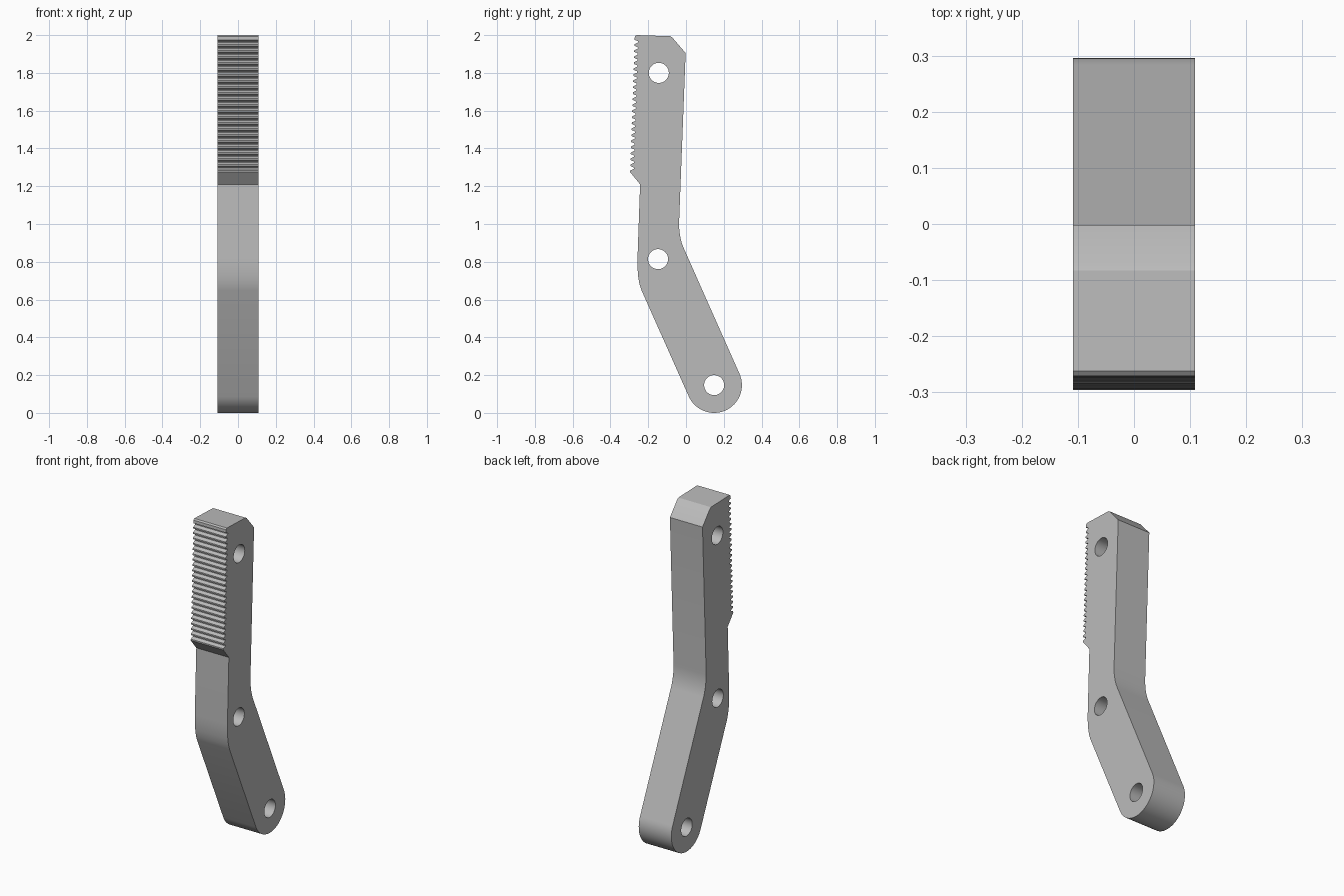
import bpy, bmesh
from math import cos, sin, pi, radians
from mathutils import Vector

cube = bpy.data.objects.get("Cube")
if cube:
    bpy.data.objects.remove(cube)

HALF_WIDTH = 0.109
HOLE_RADIUS = 0.053
TEETH = 22
PIVOT = (0.149, 0.147)
HOLES = [PIVOT, (-0.148, 0.814), (-0.144, 1.80)]


def arc(center, radius, start, end, steps):
    """Points (y, z) along a circular arc, angles in degrees."""
    pts = []
    for i in range(steps + 1):
        a = radians(start + (end - start) * i / steps)
        pts.append((center[0] + radius * cos(a), center[1] + radius * sin(a)))
    return pts


def teeth(bottom, top, count, depth):
    """Row of blunt teeth between two points on the crest line."""
    b, t = Vector(bottom), Vector(top)
    step = (t - b) / count
    inward = Vector((depth, 0))
    pts = []
    for i in range(count):
        p = b + step * i
        pts += [p, p + step * 0.25, p + step * 0.55 + inward, p + step * 0.75 + inward]
    return [tuple(p) for p in pts] + [top]


# Side outline: rounded foot, back bend, chamfered top, grip teeth, front bend
outline = arc(PIVOT, 0.147, -156, 24, 32)
outline += [(-0.012, 0.872), (-0.021, 0.895), (-0.029, 0.925), (-0.035, 0.96), (-0.037, 1.0)]
outline += [(-0.002, 1.905), (-0.073, 1.988), (-0.083, 1.994), (-0.262, 2.0), (-0.271, 1.993)]
outline += teeth((-0.296, 1.275), (-0.272, 1.975), TEETH, 0.019)[::-1]
outline += [(-0.243, 1.21), (-0.257, 0.81), (-0.257, 0.77), (-0.253, 0.72),
            (-0.246, 0.68), (-0.236, 0.65)]

# Fill the outline around the pin holes and extrude it across the width
bm = bmesh.new()
edges = []
for loop in [outline] + [arc(c, HOLE_RADIUS, 0, 352.5, 47) for c in HOLES]:
    verts = [bm.verts.new((-HALF_WIDTH, y, z)) for y, z in loop]
    edges += [bm.edges.new((verts[i - 1], verts[i])) for i in range(len(verts))]
bmesh.ops.triangle_fill(bm, edges=edges, use_beauty=True, normal=(1, 0, 0))
result = bmesh.ops.extrude_face_region(bm, geom=bm.faces[:], use_keep_orig=True)
moved = [g for g in result["geom"] if isinstance(g, bmesh.types.BMVert)]
bmesh.ops.translate(bm, verts=moved, vec=(2 * HALF_WIDTH, 0, 0))
bmesh.ops.recalc_face_normals(bm, faces=bm.faces[:])
mesh = bpy.data.meshes.new("jaw_lever")
bm.to_mesh(mesh)
bm.free()

# Plain grey finish
grey = bpy.data.materials.new("light_grey")
grey.use_nodes = True
color = (0.5, 0.5, 0.5, 1)
grey.diffuse_color = color
grey.node_tree.nodes["Principled BSDF"].inputs["Base Color"].default_value = color
mesh.materials.append(grey)

lever = bpy.data.objects.new("jaw_lever", mesh)
bpy.context.collection.objects.link(lever)
bpy.ops.object.select_all(action="DESELECT")
lever.select_set(True)
bpy.context.view_layer.objects.active = lever
bpy.ops.object.shade_smooth_by_angle(angle=radians(25))
